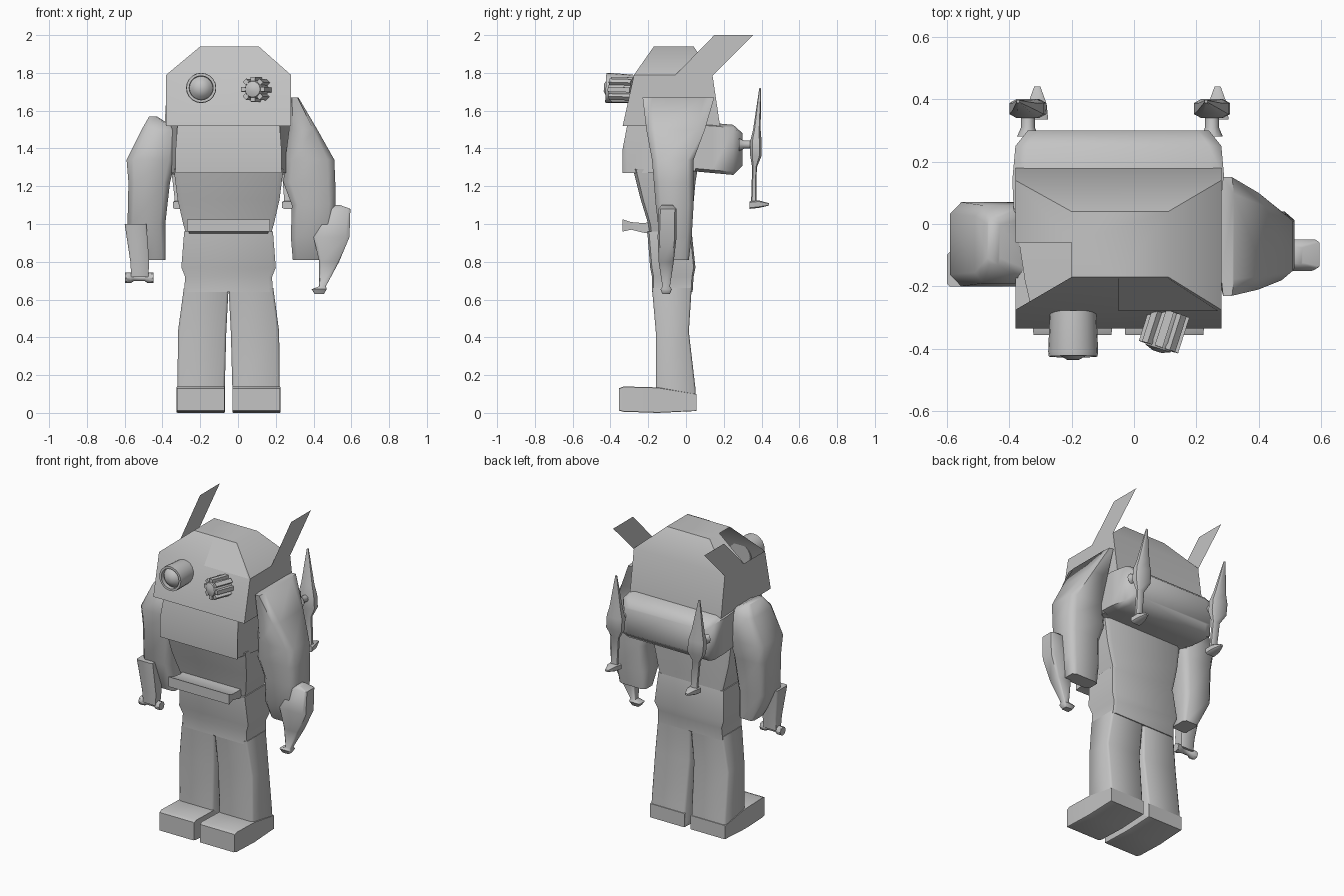
import bpy, bmesh, math
from mathutils import Vector, Matrix

if "Cube" in bpy.data.objects:
    bpy.data.objects.remove(bpy.data.objects["Cube"])

grey = bpy.data.materials.new("body_grey")
grey.diffuse_color = (0.55, 0.55, 0.55, 1)
grey.use_nodes = True
grey.node_tree.nodes["Principled BSDF"].inputs["Base Color"].default_value = grey.diffuse_color


def finish(name, bm, angle=50):
    bmesh.ops.recalc_face_normals(bm, faces=bm.faces[:])
    me = bpy.data.meshes.new(name)
    bm.to_mesh(me)
    bm.free()
    me.materials.append(grey)
    ob = bpy.data.objects.new(name, me)
    bpy.context.collection.objects.link(ob)
    bpy.ops.object.select_all(action='DESELECT')
    ob.select_set(True)
    bpy.context.view_layer.objects.active = ob
    if angle:
        bpy.ops.object.shade_smooth_by_angle(angle=math.radians(angle))
    return ob


def loft(name, rings, angle=50, skip=()):
    """Skin a stack of point rings; skip lists (ring, side) faces left open."""
    bm = bmesh.new()
    vs = [[bm.verts.new(p) for p in r] for r in rings]
    n = len(rings[0])
    for k in range(len(vs) - 1):
        for i in range(n):
            if (k, i) not in skip:
                j = (i + 1) % n
                bm.faces.new((vs[k][i], vs[k][j], vs[k + 1][j], vs[k + 1][i]))
    bm.faces.new(vs[0][::-1])
    bm.faces.new(vs[-1])
    return finish(name, bm, angle)


def rect(a0, a1, b0, b1, c):
    """Rectangle outline with its corners cut by the fraction c."""
    u, v = (a1 - a0) * c, (b1 - b0) * c
    if c == 0:
        return [(a0, b0), (a1, b0), (a1, b1), (a0, b1)]
    return [(a0 + u, b0), (a1 - u, b0), (a1, b0 + v), (a1, b1 - v),
            (a1 - u, b1), (a0 + u, b1), (a0, b1 - v), (a0, b0 + v)]


def tower(name, secs, c=0.0, angle=50):
    """Sections (z, x0, x1, y0, y1) stacked upward."""
    return loft(name, [[(x, y, s[0]) for x, y in rect(*s[1:], c)] for s in secs], angle)


def along_y(name, secs, c=0.0, angle=50):
    """Sections (y, x0, x1, z0, z1) stacked front to back."""
    return loft(name, [[(x, s[0], z) for x, z in rect(*s[1:], c)] for s in secs], angle)


def turned(name, prof, start, direction, n=16, angle=40):
    """Profile (distance, radius) turned about an axis."""
    q = Vector(direction).to_track_quat('Z', 'Y')
    rings = [[Vector(start) + q @ Vector((r * math.cos(2 * math.pi * i / n),
              r * math.sin(2 * math.pi * i / n), d)) for i in range(n)] for d, r in prof]
    return loft(name, rings, angle)


MID = -0.05  # centre line of the body

# head: six-sided rings with an open facet on the upper left
def head_ring(z, x0, x1, y0, y1, ym):
    return [(x0, y0, z), (MID, y0, z), (x1, y0, z), (x1, y1, z), (x0, y1, z), (x0, ym, z)]

loft("head", [head_ring(1.52, -.38, .28, -.335, .18, -.06),
              head_ring(1.79, -.38, .28, -.275, .14, -.06),
              head_ring(1.94, -.20, .11, -.17, .04, -.06)], 45, skip={(1, 5)})

# window plate on the front slope of the head
bm = bmesh.new()
bm.faces.new([bm.verts.new(p) for p in ((MID, -.279, 1.79), (.27, -.279, 1.79),
                                        (.11, -.174, 1.94), (MID, -.174, 1.94))])
finish("head_window", bm, None)

# swept fins on both sides of the head
for side, x in (("left", -.38), ("right", .28)):
    bm = bmesh.new()
    bm.faces.new([bm.verts.new((x, y, z)) for y, z in
                  ((-.06, 1.785), (.14, 1.785), (.355, 2.0), (.15, 2.0))])
    finish("fin_" + side, bm, None)

# left eye: hollow barrel with a dome lens
turned("left_eye", [(0, .075), (.13, .08), (.145, .078), (.145, .064), (.12, .062),
                    (.14, .045), (.155, .02)], (-.195, -.28, 1.715), (0, -1, .04), 20)
# right eye: ribbed barrel turned aside
eye_dir = Vector((-.32, -1, .03)).normalized()
eye_at = Vector((.115, -.28, 1.71))
turned("right_eye", [(0, .048), (.10, .05), (.125, .042), (.135, .015)], eye_at, eye_dir, 16)
q = eye_dir.to_track_quat('Z', 'Y')
bm = bmesh.new()
for i in range(8):
    m = (Matrix.Translation(eye_at) @ q.to_matrix().to_4x4()
         @ Matrix.Rotation(i * math.pi / 4, 4, 'Z') @ Matrix.Translation((.055, 0, .06))
         @ Matrix.Diagonal((.022, .026, .12, 1)))
    bmesh.ops.create_cube(bm, size=1, matrix=m)
finish("right_eye_ribs", bm, 30)

# chest running back into the pack
along_y("chest", [(-.335, -.33, .23, 1.27, 1.40), (-.31, -.32, .22, 1.27, 1.53),
                  (-.18, -.35, .25, 1.27, 1.54), (.05, -.385, .285, 1.28, 1.53)], 0, 40)
along_y("back_pack", [(.03, -.385, .285, 1.28, 1.54), (.14, -.39, .29, 1.27, 1.535),
                      (.25, -.38, .28, 1.26, 1.525), (.30, -.34, .24, 1.31, 1.48)], 0.06, 60)

# belly and pelvis
tower("belly", [(.93, -.27, .17, -.19, .03), (1.0, -.29, .19, -.20, .03),
                (1.13, -.32, .22, -.24, .03), (1.29, -.34, .24, -.28, .03)], .05, 60)
tower("pelvis", [(.64, -.285, .185, -.18, .035), (.72, -.28, .18, -.18, .04),
                 (.77, -.30, .20, -.19, .05), (.96, -.285, .185, -.205, .03)], .04, 60)

# flared lip across the waist
along_y("waist_lip", [(-.335, -.27, .17, .96, 1.025), (-.29, -.265, .165, .97, 1.01),
                      (-.23, -.26, .16, .955, 1.005), (-.17, -.26, .16, .945, 1.01)], 0, 50)

# legs and feet
for name, s in (("left", -1), ("right", 1)):
    def leg_x(a, b):
        return sorted((MID + s * a, MID + s * b))
    tower(name + "_leg", [(.012, *leg_x(.022, .272), -.16, .055),
                          (.13, *leg_x(.02, .27), -.16, .05),
                          (.43, *leg_x(.012, .268), -.16, .015),
                          (.66, *leg_x(0, .237), -.18, .03)], .05, 60)
    along_y(name + "_foot", [(-.355, *leg_x(.022, .272), .012, .13),
                             (-.33, *leg_x(.02, .275), .006, .14),
                             (-.15, *leg_x(.02, .275), 0, .135),
                             (.055, *leg_x(.022, .272), .01, .10)], 0.02, 60)

# right arm with a sleeve-like forearm and a bent hand
tower("right_arm", [(.81, .29, .48, -.08, .015), (.93, .28, .50, -.14, .03),
                    (1.10, .285, .515, -.16, .04), (1.22, .24, .515, -.17, .04),
                    (1.34, .25, .51, -.18, .04), (1.50, .27, .42, -.21, .10),
                    (1.67, .28, .32, -.23, .15)], .14, 60)
tower("right_hand", [(.63, .405, .455, -.125, -.085), (.655, .39, .47, -.135, -.075),
                     (.67, .43, .465, -.125, -.085), (.80, .43, .535, -.145, -.065),
                     (.93, .40, .59, -.15, -.05), (1.08, .46, .595, -.145, -.05),
                     (1.10, .50, .54, -.13, -.07)], .1, 50)

# left arm and hand with a bone-shaped tip
tower("left_arm", [(.81, -.49, -.385, -.11, .01), (1.0, -.585, -.385, -.17, .03),
                   (1.22, -.58, -.36, -.19, .05), (1.34, -.59, -.33, -.20, .07),
                   (1.50, -.51, -.32, -.19, .06), (1.57, -.47, -.43, -.13, .02)], .14, 60)
tower("left_hand", [(.72, -.565, -.475, -.18, -.12), (.80, -.57, -.47, -.185, -.115),
                    (1.0, -.60, -.485, -.20, -.09)], .08, 50)
turned("left_hand_tip", [(0, .028), (.03, .028), (.045, .018), (.105, .018),
                         (.12, .028), (.15, .028)], (-.598, -.15, .715), (1, 0, 0), 8)

# propellers on the back of the pack
for name, x, lean in (("left", -.34, -.10), ("right", .25, -.06)):
    turned(name + "_hub", [(0, .035), (.03, .022), (.08, .022)], (x, .28, 1.42), (0, 1, 0), 10)
    blade = [(1.09, .03, .34, .375), (1.13, .022, .345, .372), (1.30, .025, .35, .375),
             (1.36, .055, .34, .40), (1.44, .055, .34, .40), (1.50, .04, .355, .395),
             (1.72, .005, .388, .398)]
    tower(name + "_blade", [(z, x + lean * (z - 1.4) - w, x + lean * (z - 1.4) + w, y0, y1)
                            for z, w, y0, y1 in blade], .2, 50)
    xf = x - lean * .3
    along_y(name + "_blade_foot", [(.335, xf - .035, xf + .035, 1.08, 1.12),
                                   (.385, xf - .03, xf + .03, 1.085, 1.125),
                                   (.44, xf - .01, xf + .01, 1.098, 1.11)], .15, 50)
